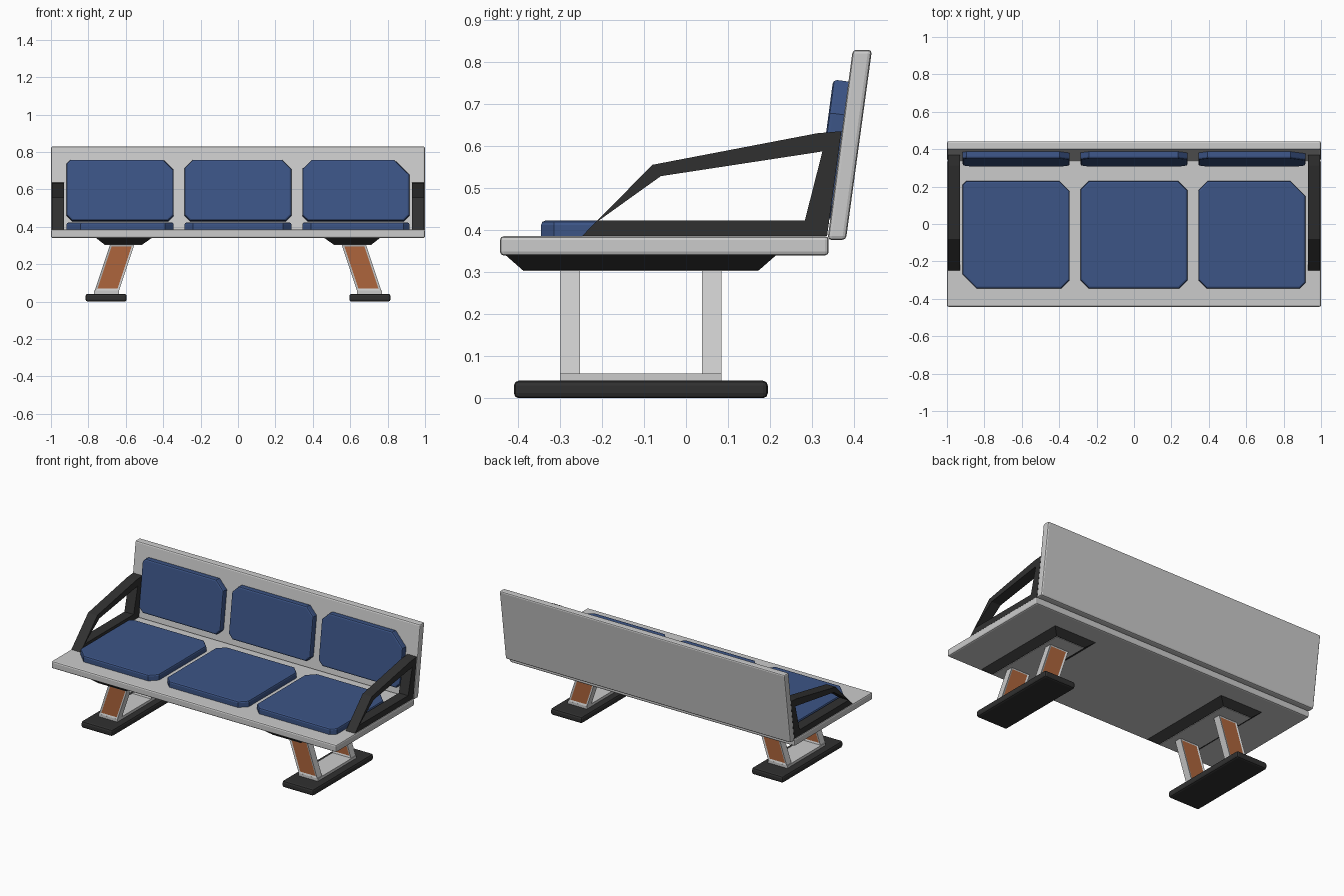
import bpy, bmesh
from math import atan2, pi
from mathutils import Matrix, Vector

if "Cube" in bpy.data.objects:
    bpy.data.objects.remove(bpy.data.objects["Cube"])


def material(name, rgb):
    m = bpy.data.materials.new(name)
    m.diffuse_color = (*rgb, 1)
    m.use_nodes = True
    m.node_tree.nodes["Principled BSDF"].inputs["Base Color"].default_value = m.diffuse_color
    return m


BLACK = material("dark_metal", (0.03, 0.03, 0.03))
BLUE = material("blue_fabric", (0.045, 0.09, 0.24))
WOOD = material("orange_panel", (0.42, 0.13, 0.045))


def finish(bm, name, mats=(), bevel=0, segments=2, mirror=False):
    bmesh.ops.recalc_face_normals(bm, faces=bm.faces)
    me = bpy.data.meshes.new(name)
    bm.to_mesh(me)
    bm.free()
    for m in mats:
        me.materials.append(m)
    ob = bpy.data.objects.new(name, me)
    bpy.context.collection.objects.link(ob)
    if bevel:
        b = ob.modifiers.new("bevel", 'BEVEL')
        b.width, b.segments = bevel, segments
        b.limit_method = 'ANGLE'
    if mirror:
        ob.modifiers.new("mirror", 'MIRROR')
    return ob


def frustum(low, high):
    """Solid between two rectangles given as (x0, x1, y0, y1, z)."""
    bm = bmesh.new()
    rings = []
    for x0, x1, y0, y1, z in (low, high):
        rings.append([bm.verts.new(p) for p in
                      ((x0, y0, z), (x1, y0, z), (x1, y1, z), (x0, y1, z))])
    a, b = rings
    bm.faces.new(a[::-1])
    bm.faces.new(b)
    for i in range(4):
        j = (i + 1) % 4
        bm.faces.new((a[i], a[j], b[j], b[i]))
    return bm


def box(x0, x1, y0, y1, z0, z1):
    return frustum((x0, x1, y0, y1, z0), (x0, x1, y0, y1, z1))


# Seat slab and leaning back slab
finish(box(-1, 1, -0.443, 0.34, 0.34, 0.386), "seat_slab", bevel=0.009)
finish(frustum((-1, 1, 0.337, 0.381, 0.377), (-1, 1, 0.397, 0.443, 0.83)),
       "back_slab", bevel=0.009)


# Cushions: cut-corner outline, softened front edge
def cushion(name, width, length, height, cuts, matrix):
    bl, br, tr, tl = cuts
    w = width / 2
    outline = [(-w, bl), (-w + bl, 0), (w - br, 0), (w, br),
               (w, length - tr), (w - tr, length),
               (-w + tl, length), (-w, length - tl)]
    bm = bmesh.new()
    base = bm.faces.new([bm.verts.new((x, y, 0)) for x, y in outline])
    ext = bmesh.ops.extrude_face_region(bm, geom=[base])["geom"]
    top = [v for v in ext if isinstance(v, bmesh.types.BMVert)]
    bmesh.ops.translate(bm, verts=top, vec=(0, 0, height))
    edges = [e for e in bm.edges if all(v in top for v in e.verts)]
    bmesh.ops.bevel(bm, geom=edges, offset=0.01, segments=2,
                    profile=0.5, affect='EDGES')
    bmesh.ops.transform(bm, matrix=matrix, verts=bm.verts)
    finish(bm, name, [BLUE])


lean = atan2(0.06, 0.453)
corner_cuts = [(0.075, 0.045, 0.055, 0.02),
               (0.045, 0.045, 0.05, 0.045),
               (0.045, 0.03, 0.08, 0.05)]
for side, x, cuts in zip(("left", "middle", "right"), (-0.63, 0, 0.63), corner_cuts):
    cushion(side + "_seat_cushion", 0.572, 0.575, 0.038, cuts,
            Matrix.Translation((x, -0.345, 0.385)))
    back_cuts = (0.03, 0.03, cuts[2], cuts[3])
    cushion(side + "_back_cushion", 0.572, 0.329, 0.038, back_cuts,
            Matrix.Translation((x, 0.345, 0.428)) @ Matrix.Rotation(pi / 2 - lean, 4, 'X'))

# Armrests: closed frame from outer and inner side profiles
outer = [(-0.248, 0.386), (-0.08, 0.556), (0.312, 0.631), (0.37, 0.636), (0.336, 0.386)]
inner = [(-0.208, 0.423), (-0.06, 0.529), (0.3, 0.584), (0.325, 0.588), (0.283, 0.423)]
bm = bmesh.new()
loops = [[bm.verts.new((x, y, z)) for y, z in prof]
         for x, prof in ((-0.995, outer), (-0.93, outer), (-0.93, inner), (-0.995, inner))]
for k in range(4):
    a, b = loops[k], loops[(k + 1) % 4]
    for i in range(5):
        j = (i + 1) % 5
        bm.faces.new((a[i], a[j], b[j], b[i]))
finish(bm, "armrest", [BLACK], mirror=True)

# Floor feet
finish(box(-0.815, -0.595, -0.41, 0.195, 0, 0.042), "foot_plate", [BLACK],
       bevel=0.012, mirror=True)

# Tapered brackets under the seat, with a grey plate below
finish(frustum((-0.715, -0.51, -0.39, 0.175, 0.306), (-0.76, -0.46, -0.43, 0.215, 0.341)),
       "seat_bracket", [BLACK], mirror=True)
finish(box(-0.713, -0.512, -0.388, 0.173, 0.303, 0.308), "bracket_plate", mirror=True)

# Leg frames: bottom rail plus slanted posts with recessed orange panels
finish(box(-0.77, -0.636, -0.3, 0.085, 0.04, 0.059), "leg_rail", mirror=True)
for name, y0, y1 in (("front_leg", -0.3, -0.253), ("back_leg", 0.038, 0.085)):
    bm = frustum((-0.766, -0.636, y0, y1, 0.058), (-0.683, -0.553, y0, y1, 0.307))
    bm.normal_update()
    panels = [f for f in bm.faces if abs(f.normal.y) > 0.9]
    bmesh.ops.inset_individual(bm, faces=panels, thickness=0.011, use_even_offset=True)
    for f in panels:
        f.material_index = 1
        push = Vector((0, 0.004 if f.normal.y < 0 else -0.004, 0))
        bmesh.ops.translate(bm, verts=f.verts, vec=push)
    grey = material(name + "_grey", (0.6, 0.6, 0.6))
    finish(bm, name, [grey, WOOD], mirror=True)
